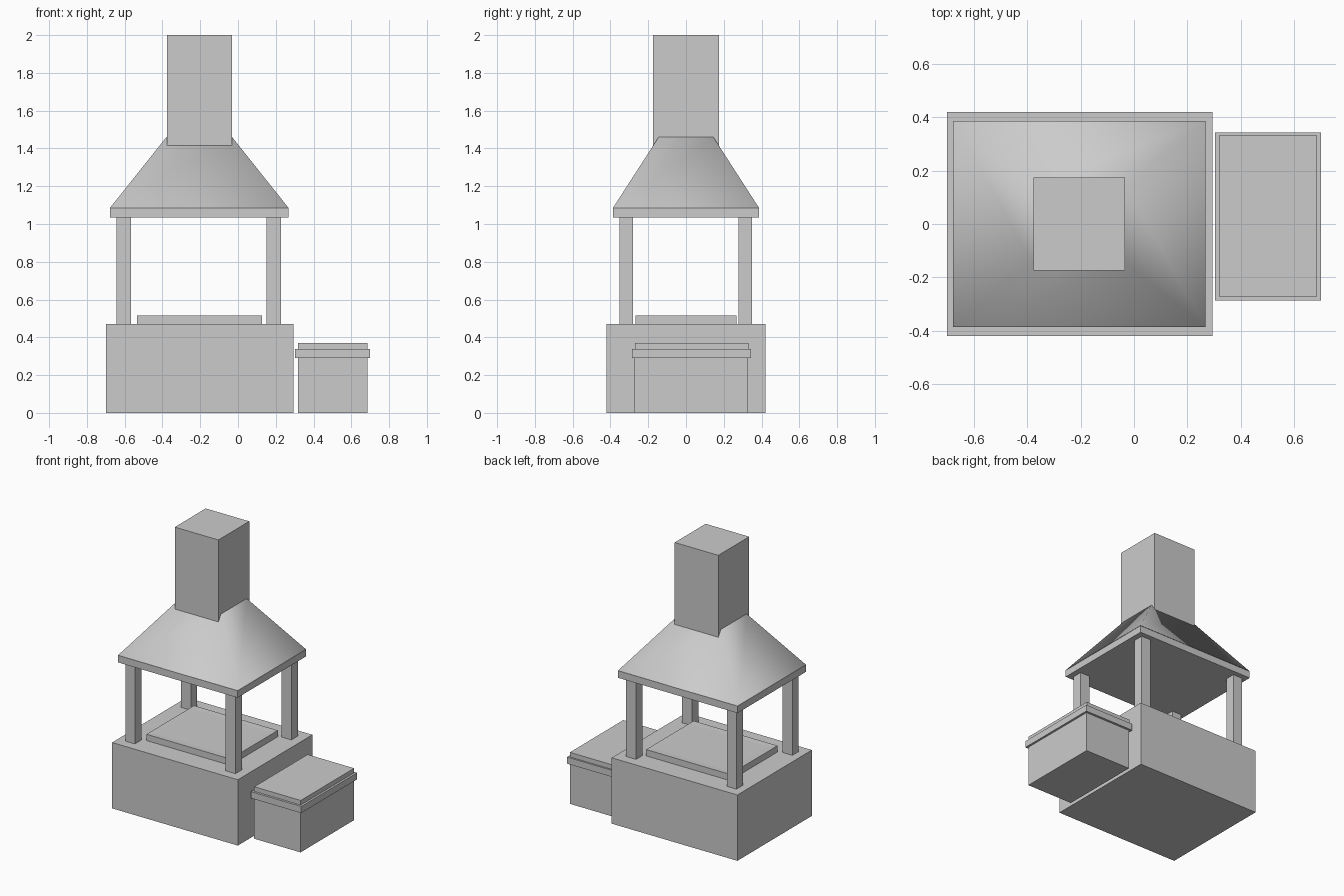
import bpy
import bmesh

cube = bpy.data.objects.get("Cube")
if cube:
    bpy.data.objects.remove(cube, do_unlink=True)

# One plain grey for the whole model
grey = bpy.data.materials.new("stone_grey")
grey.use_nodes = True
COLOUR = (0.6, 0.6, 0.6, 1)
grey.diffuse_color = COLOUR
grey.node_tree.nodes["Principled BSDF"].inputs["Base Color"].default_value = COLOUR


def finish(name, bm):
    mesh = bpy.data.meshes.new(name)
    bm.to_mesh(mesh)
    bm.free()
    mesh.materials.append(grey)
    obj = bpy.data.objects.new(name, mesh)
    bpy.context.collection.objects.link(obj)
    return obj


def box(name, x, y, z, inset=0):
    """Box from (low, high) ranges, with an optional inset panel on top."""
    bm = bmesh.new()
    bmesh.ops.create_cube(bm, size=1)
    for v in bm.verts:
        v.co = [r[0] if c < 0 else r[1] for c, r in zip(v.co, (x, y, z))]
    bm.normal_update()
    if inset:
        top = [f for f in bm.faces if f.normal.z > 0.9]
        bmesh.ops.inset_region(bm, faces=top, thickness=inset, depth=0)
        bmesh.ops.translate(bm, verts=top[0].verts, vec=(0, 0, -0.002))
    return finish(name, bm)


# Hearth base and fire tray
box("hearth_base", (-0.70, 0.293), (-0.42, 0.42), (0, 0.47))
box("fire_tray", (-0.535, 0.127), (-0.268, 0.268), (0.47, 0.515), inset=0.06)

# Four posts
for side, x in (("right", (-0.643, -0.567)), ("left", (0.15, 0.227))):
    for end, y in (("front", (-0.353, -0.28)), ("back", (0.277, 0.35))):
        box(f"{end}_{side}_post", x, y, (0.47, 1.035))

# Canopy rim and chimney
RIM_X, RIM_Y = (-0.677, 0.267), (-0.386, 0.386)
box("canopy_rim", RIM_X, RIM_Y, (1.035, 1.085))
box("chimney", (-0.377, -0.033), (-0.174, 0.174), (1.40, 2.0))

# Tapered hood, softly shaded round its corners
bm = bmesh.new()


def ring(x, y, z):
    corners = ((x[0], y[0]), (x[1], y[0]), (x[1], y[1]), (x[0], y[1]))
    return [bm.verts.new((a, b, z)) for a, b in corners]


low = ring(RIM_X, RIM_Y, 1.086)
high = ring((-0.379, -0.031), (-0.145, 0.145), 1.46)
for i in range(4):
    j = (i + 1) % 4
    bm.faces.new((low[i], low[j], high[j], high[i]))
bm.faces.new(high)
for face in bm.faces:
    face.smooth = True
finish("hood", bm)

# Side storage box with an overhanging lid
box("storage_box", (0.318, 0.685), (-0.273, 0.327), (0, 0.29))
box("storage_lid_rim", (0.303, 0.70), (-0.287, 0.343), (0.29, 0.337))
box("storage_lid_top", (0.318, 0.685), (-0.271, 0.331), (0.337, 0.37))
